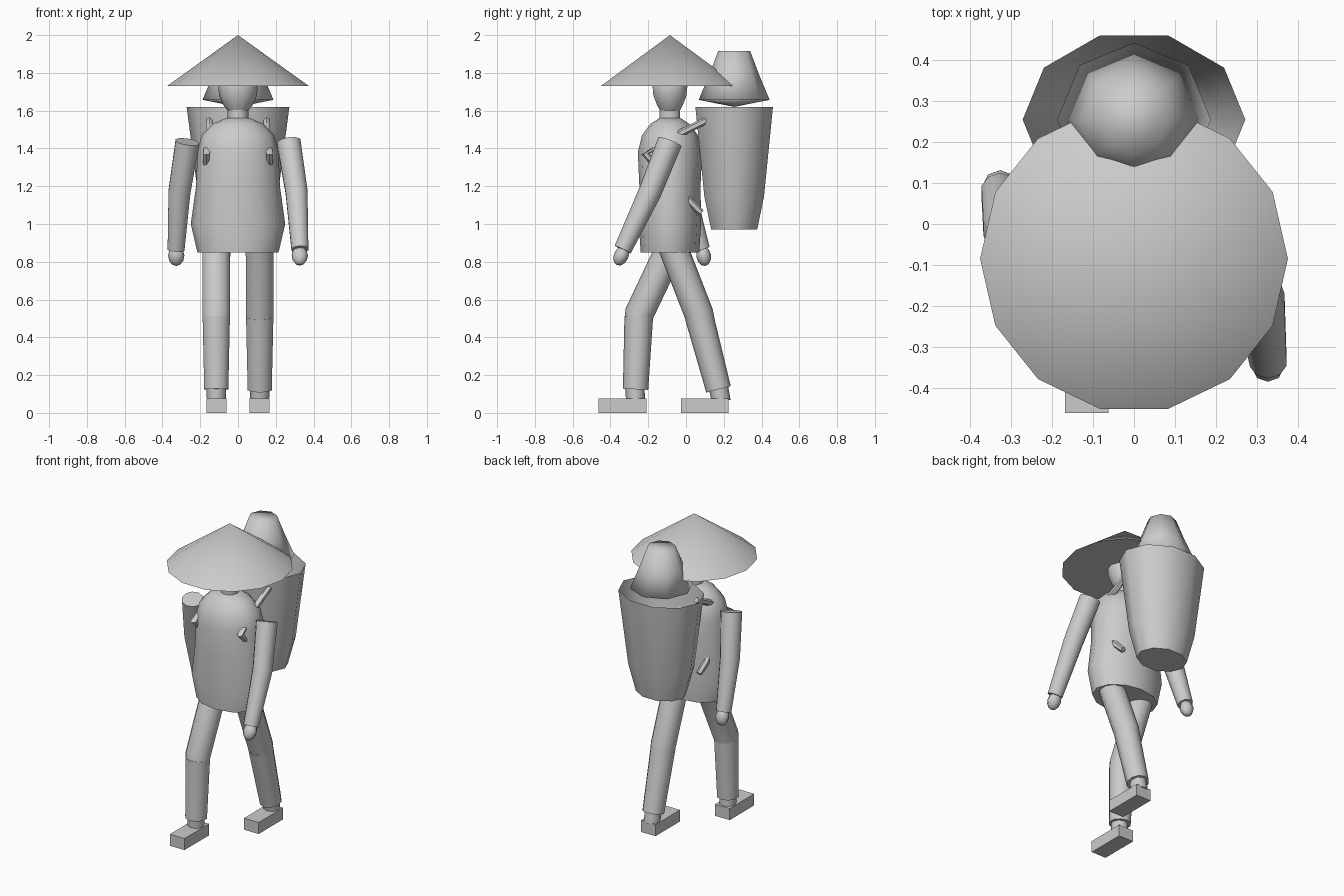
import bpy, bmesh, math
from mathutils import Vector

if "Cube" in bpy.data.objects:
    bpy.data.objects.remove(bpy.data.objects["Cube"])


def finish(name, bm, angle=50):
    bmesh.ops.recalc_face_normals(bm, faces=bm.faces)
    me = bpy.data.meshes.new(name)
    bm.to_mesh(me)
    bm.free()
    me.shade_smooth()
    me.set_sharp_from_angle(angle=math.radians(angle))
    ob = bpy.data.objects.new(name, me)
    bpy.context.collection.objects.link(ob)
    return ob


def skin(name, rings, cap_start=True, cap_end=True, angle=50):
    """Join equal rings of points; a ring of one point becomes a tip."""
    bm = bmesh.new()
    vs = [[bm.verts.new(p) for p in r] for r in rings]
    for a, b in zip(vs, vs[1:]):
        n = max(len(a), len(b))
        for i in range(n):
            j = (i + 1) % n
            if len(b) == 1:
                bm.faces.new((a[i], a[j], b[0]))
            elif len(a) == 1:
                bm.faces.new((a[0], b[j], b[i]))
            else:
                bm.faces.new((a[i], a[j], b[j], b[i]))
    if cap_start and len(vs[0]) > 2:
        bm.faces.new(vs[0][::-1])
    if cap_end and len(vs[-1]) > 2:
        bm.faces.new(vs[-1])
    return finish(name, bm, angle)


def lathe(name, y, profile, seg, **kw):
    """profile: (z, x radius, y radius), around the axis x = 0 at this y."""
    rings = []
    for z, rx, ry in profile:
        if rx == 0:
            rings.append([(0, y, z)])
        else:
            rings.append([(rx * math.cos(t), y + ry * math.sin(t), z)
                          for t in (2 * math.pi * i / seg for i in range(seg))])
    return skin(name, rings, **kw)


def tube(name, pts, radii, seg=10):
    pts = [Vector(p) for p in pts]
    rings = []
    for i, (p, r) in enumerate(zip(pts, radii)):
        d = (pts[min(i + 1, len(pts) - 1)] - pts[max(i - 1, 0)]).normalized()
        u = d.cross(Vector((1, 0, 0))).normalized()
        v = d.cross(u)
        rings.append([p + r * (math.cos(t) * u + math.sin(t) * v)
                      for t in (2 * math.pi * k / seg for k in range(seg))])
    return skin(name, rings)


def ellipsoid(name, loc, size, seg=8, rings=6, tilt=0):
    bm = bmesh.new()
    bmesh.ops.create_uvsphere(bm, u_segments=seg, v_segments=rings, radius=1)
    ob = finish(name, bm)
    ob.location, ob.scale, ob.rotation_euler = loc, size, (tilt, 0, 0)
    return ob


def box(name, lo, hi):
    bm = bmesh.new()
    bmesh.ops.create_cube(bm, size=1)
    for v in bm.verts:
        v.co = [(a + b) / 2 + c * (b - a) for a, b, c in zip(lo, hi, v.co)]
    return finish(name, bm, 30)


BODY_Y = -0.085

# Conical straw hat, head and neck
lathe("hat", BODY_Y, [(1.73, .376, .376), (2.0, 0, 0)], 14)
lathe("head", BODY_Y, [(1.60, .055, .055), (1.63, .078, .072), (1.68, .1, .092),
                       (1.74, .106, .098), (1.8, .08, .08)], 10)
lathe("neck", BODY_Y, [(1.53, .055, .057), (1.65, .055, .057)], 10)

# Jacket
lathe("jacket", BODY_Y, [(.85, .215, .155), (1.0, .25, .165), (1.2, .222, .162),
                         (1.38, .215, .17), (1.47, .193, .148), (1.53, .135, .103),
                         (1.56, .065, .057)], 12)

# Back basket, open at the top, with its load
lathe("basket", .255, [(.97, .161, .128), (1.145, .21, .166), (1.62, .272, .216)],
      10, cap_end=False)
lathe("basket_load", .255, [(1.62, 0, 0), (1.657, .188, .188), (1.79, .132, .132),
                            (1.915, .085, .085)], 8, angle=100)

# Arms and hands: (side, elbow y, wrist y, hand y, hand tilt)
for side, ey, wy, hy, tilt in ((1, -.19, -.335, -.343, -.45), (-1, -.01, .08, .093, .2)):
    tag = "left" if side > 0 else "right"
    tube(tag + "_sleeve", [(side * .268, BODY_Y, 1.435), (side * .31, ey, 1.17),
                           (side * .328, wy, .865)], [.066, .061, .047])
    ellipsoid(tag + "_hand", (side * .327, hy, .832), (.043, .039, .055), tilt=tilt)

# Legs and feet: (side, knee y, ankle y, foot heel y)
for side, ky, ay, heel in ((-1, -.25, -.267, -.21), (1, .07, .172, .225)):
    tag = "left" if side > 0 else "right"
    x = side * .115
    hip_y = -.055 if side < 0 else -.09
    low_y = ky + (ay - ky) * .15
    tube(tag + "_thigh", [(x, hip_y, .93), (x, ky, .52), (x, low_y, .455)],
         [.078, .077, .072])
    tube(tag + "_shin", [(x, ky, .51), (x, ay, .125)], [.076, .067])
    tube(tag + "_ankle", [(x, ay - .005, .16), (x, ay + (.015 if side > 0 else 0), .06)],
         [.052, .05], 8)
    box(tag + "_foot", (x - .053, heel - .252, 0), (x + .053, heel, .075))

# Shoulder straps, partly sunk into the jacket
for side in (1, -1):
    tag = "left" if side > 0 else "right"
    tube(tag + "_strap", [(side * .15, .11, 1.55), (side * .15, -.03, 1.48),
                          (side * .168, -.215, 1.37), (side * .16, .03, 1.11),
                          (side * .15, .08, 1.06)], [.018, .02, .02, .02, .018], 6)
